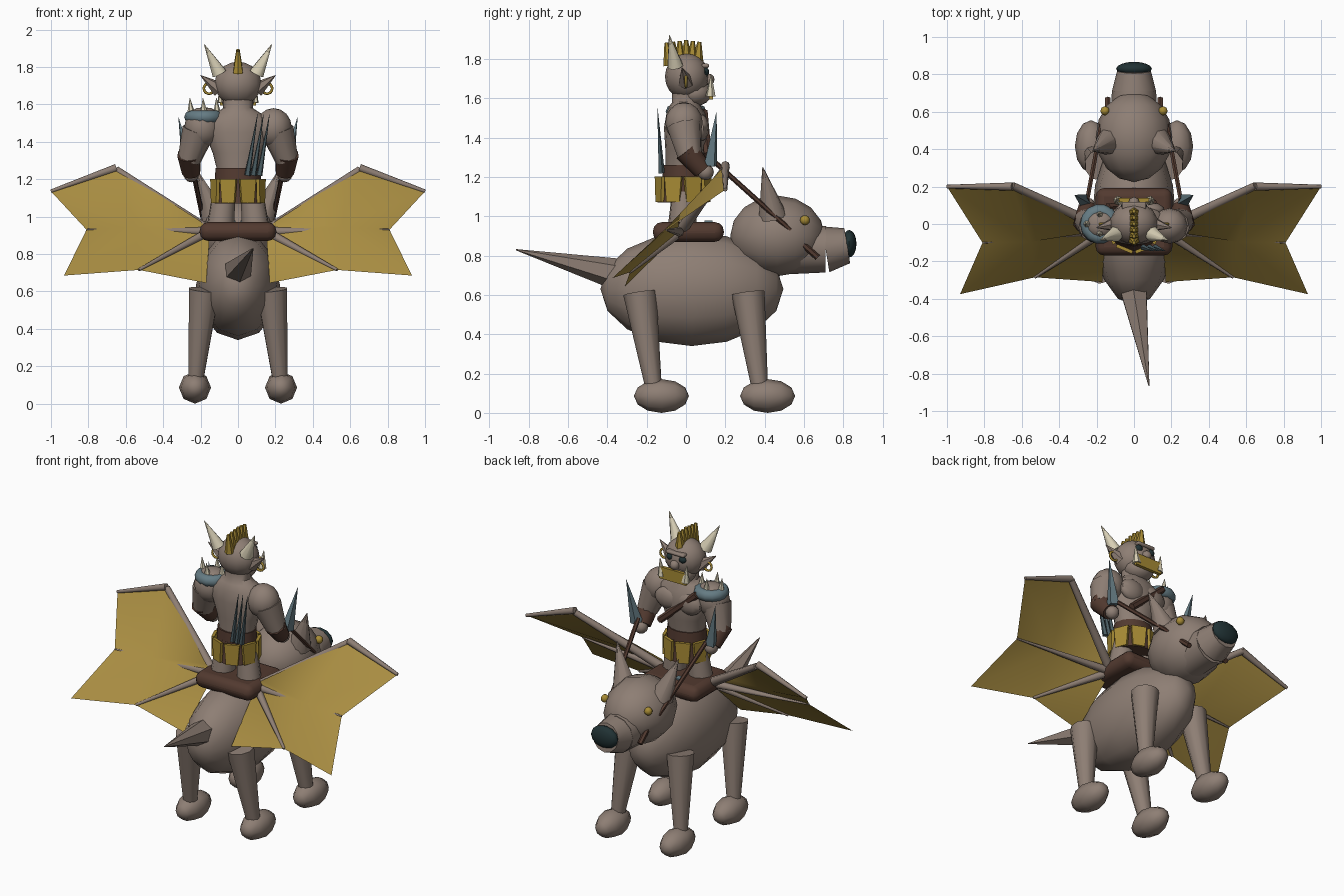
import bpy, bmesh, math
from mathutils import Vector, Matrix

if "Cube" in bpy.data.objects:
    bpy.data.objects.remove(bpy.data.objects["Cube"])


def material(name, rgb):
    m = bpy.data.materials.new(name)
    m.diffuse_color = (*rgb, 1)
    m.use_nodes = True
    m.node_tree.nodes["Principled BSDF"].inputs["Base Color"].default_value = m.diffuse_color
    return m


SKIN = material("taupe skin", (0.27, 0.21, 0.175))
WING = material("wing gold", (0.40, 0.27, 0.055))
GOLD = material("brass gold", (0.39, 0.26, 0.035))
LEATHER = material("brown leather", (0.085, 0.042, 0.029))
STEEL = material("blue steel", (0.13, 0.20, 0.23))
DARK_STEEL = material("dark steel", (0.07, 0.11, 0.125))
IVORY = material("ivory", (0.68, 0.62, 0.46))
DARK = material("dark teal", (0.015, 0.032, 0.035))


def finish(name, bm, mat, angle=50):
    bmesh.ops.recalc_face_normals(bm, faces=bm.faces[:])
    me = bpy.data.meshes.new(name)
    bm.to_mesh(me)
    bm.free()
    me.materials.append(mat)
    for p in me.polygons:
        p.use_smooth = True
    me.set_sharp_from_angle(angle=math.radians(angle))
    ob = bpy.data.objects.new(name, me)
    bpy.context.collection.objects.link(ob)
    return ob


def ball(name, c, r, mat, seg=12, rings=8, axis="Z", tilt=0):
    """Ellipsoid; axis is where its poles point, tilt turns it about x."""
    bm = bmesh.new()
    bmesh.ops.create_uvsphere(bm, u_segments=seg, v_segments=rings, radius=1)
    pole = Matrix.Rotation(math.pi / 2, 4, "X") if axis == "Y" else Matrix()
    bm.transform(Matrix.Translation(c) @ Matrix.Rotation(tilt, 4, "X") @ Matrix.Diagonal((*r, 1)) @ pole)
    return finish(name, bm, mat)


def limb(name, a, b, r1, r2, mat, seg=10):
    """Tapered cylinder or cone from a to b."""
    a, b = Vector(a), Vector(b)
    d = b - a
    bm = bmesh.new()
    bmesh.ops.create_cone(bm, cap_ends=True, segments=seg, radius1=r1, radius2=r2, depth=d.length)
    bm.transform(Matrix.Translation((a + b) / 2) @ d.to_track_quat("Z", "Y").to_matrix().to_4x4())
    return finish(name, bm, mat)


def box(name, c, size, mat, rot=0, bevel=0, taper=1):
    """Box turned about z; taper narrows its lower edge."""
    bm = bmesh.new()
    bmesh.ops.create_cube(bm, size=1)
    for v in bm.verts:
        if v.co.z < 0:
            v.co.x *= taper
    bm.transform(Matrix.Translation(c) @ Matrix.Rotation(rot, 4, "Z") @ Matrix.Diagonal((*size, 1)))
    ob = finish(name, bm, mat)
    if bevel:
        mod = ob.modifiers.new("round", "BEVEL")
        mod.width, mod.segments = bevel, 3
    return ob


def loft(name, rings, mat, seg=16):
    """Stack of elliptical rings (z, centre y, rx, ry)."""
    bm = bmesh.new()
    loops = []
    for z, cy, rx, ry in rings:
        loops.append([bm.verts.new((rx * math.cos(t), cy + ry * math.sin(t), z))
                      for t in (2 * math.pi * i / seg for i in range(seg))])
    for lo, hi in zip(loops, loops[1:]):
        for i in range(seg):
            j = (i + 1) % seg
            bm.faces.new((lo[i], lo[j], hi[j], hi[i]))
    bm.faces.new(loops[0])
    bm.faces.new(loops[-1])
    return finish(name, bm, mat)


def ring(name, c, R, r, mat, flat=False, seg=14, sides=8):
    """Torus standing in the xz plane, or lying flat."""
    bm = bmesh.new()
    grid = []
    for i in range(seg):
        t = 2 * math.pi * i / seg
        grid.append([])
        for j in range(sides):
            u = 2 * math.pi * j / sides
            w = R + r * math.cos(u)
            p, q, h = w * math.cos(t), w * math.sin(t), r * math.sin(u)
            grid[-1].append(bm.verts.new(Vector(c) + Vector((p, q, h) if flat else (p, h, q))))
    for i in range(seg):
        for j in range(sides):
            k, m = (i + 1) % seg, (j + 1) % sides
            bm.faces.new((grid[i][j], grid[k][j], grid[k][m], grid[i][m]))
    return finish(name, bm, mat, 80)


# ---- Mount: body, head, muzzle, tail ----
ball("mount_body", (0, 0.03, 0.63), (0.225, 0.465, 0.29), SKIN, 12, 8, "Y")
ball("mount_head", (0, 0.465, 0.90), (0.205, 0.24, 0.205), SKIN, 12, 8, "Y")
limb("muzzle", (0, 0.52, 0.835), (0, 0.71, 0.832), 0.13, 0.118, SKIN, 12)
limb("muzzle_tip", (0, 0.71, 0.832), (0, 0.82, 0.85), 0.118, 0.09, SKIN, 12)
ball("mount_nose", (0, 0.83, 0.86), (0.095, 0.037, 0.07), DARK, 12, 8, "Y")
limb("tail", (0, -0.37, 0.71), (0.08, -0.865, 0.83), 0.078, 0.003, SKIN, 6)

for s in (-1, 1):
    # Mount legs, paws, ears, eyes and tack
    for n, yt, yb, yf in (("front", 0.315, 0.375, 0.415), ("hind", -0.235, -0.165, -0.125)):
        limb(n + "_leg", (s * 0.18, yt, 0.61), (s * 0.225, yb, 0.13), 0.085, 0.042, SKIN)
        ball(n + "_paw", (s * 0.23, yf, 0.086), (0.086, 0.14, 0.086), SKIN, 8, 6, "Y")
    limb("mount_ear", (s * 0.13, 0.44, 1.00), (s * 0.22, 0.39, 1.25), 0.075, 0.002, SKIN, 8)
    ball("mount_eye", (s * 0.155, 0.605, 0.98), (0.025, 0.025, 0.025), GOLD, 8, 6)
    limb("rein", (s * 0.25, 0.13, 1.29), (s * 0.175, 0.53, 0.93), 0.013, 0.013, LEATHER, 6)
    limb("bit_bar", (s * 0.14, 0.58, 0.87), (s * 0.14, 0.67, 0.79), 0.016, 0.016, LEATHER, 6)

    # Wings: a web that bulges over the middle finger, and finger bones
    root, elbow, tip = (s * 0.15, -0.03, 0.92), (s * 0.65, 0.20, 1.26), (s * 1.0, 0.20, 1.135)
    notch, inner = (s * 0.81, -0.10, 0.93), (s * 0.53, -0.285, 0.715)
    bm = bmesh.new()
    rim = [bm.verts.new(p) for p in (root, (s * 0.20, -0.04, 0.975), elbow, tip, notch,
                                     (s * 0.93, -0.375, 0.685), inner)]
    mid = bm.verts.new((s * 0.55, -0.095, 0.945))
    for a, b in zip(rim, rim[1:] + rim[:1]):
        bm.faces.new((mid, a, b))
    bm.faces.new((rim[0], rim[-1], bm.verts.new((s * 0.17, -0.31, 0.645))))
    finish("wing_web", bm, WING)
    limb("wing_arm", root, (s * 0.65, 0.205, 1.25), 0.03, 0.02, SKIN, 8)
    limb("wing_outer_finger", elbow, tip, 0.022, 0.010, SKIN, 8)
    limb("wing_middle_finger", root, notch, 0.026, 0.005, SKIN, 8)
    limb("wing_inner_finger", root, inner, 0.026, 0.008, SKIN, 8)

# ---- Saddle ----
box("saddle", (0, 0.012, 0.92), (0.41, 0.36, 0.10), LEATHER, 0, 0.045)

# ---- Rider body ----
loft("rider_torso", [(1.10, -0.01, 0.11, 0.09), (1.25, -0.01, 0.112, 0.095), (1.34, 0, 0.135, 0.105),
                     (1.45, 0, 0.18, 0.112), (1.52, 0, 0.175, 0.10), (1.56, -0.005, 0.11, 0.08),
                     (1.58, 0, 0.08, 0.07), (1.64, 0, 0.08, 0.07)], SKIN)
ball("rider_head", (0, 0.005, 1.71), (0.128, 0.112, 0.118), SKIN, 14, 10)
ball("rider_jaw", (0, 0.045, 1.625), (0.09, 0.085, 0.065), SKIN, 12, 8)
ball("rider_nose", (0, 0.115, 1.695), (0.03, 0.03, 0.03), SKIN, 8, 6)
box("brow", (0, 0.098, 1.765), (0.13, 0.04, 0.022), SKIN, 0, 0.01)
box("jaw_plate", (0, 0.128, 1.632), (0.19, 0.02, 0.075), GOLD)
loft("belt", [(1.19, -0.01, 0.125, 0.11), (1.26, -0.01, 0.12, 0.105)], LEATHER)
loft("under_skirt", [(1.07, -0.015, 0.135, 0.13), (1.20, -0.01, 0.12, 0.11)], LEATHER)
limb("chest_strap", (-0.14, 0.09, 1.53), (0.11, 0.11, 1.31), 0.022, 0.022, LEATHER, 6)

# Skirt plates around the hips
for i in range(8):
    t = math.pi / 8 + i * math.pi / 4
    box("skirt_plate", (0.133 * math.cos(t), -0.015 + 0.128 * math.sin(t), 1.137),
        (0.092, 0.018, 0.13), GOLD, t + math.pi / 2, 0, 0.78)

# Crest of spikes from brow to nape
for i in range(6):
    y = 0.065 - i * 0.032
    limb("crest_spike", (0, y * 0.9, 1.79 - 0.012 * max(0, i - 3)), (0, y * 1.05, 1.895 - 0.004 * abs(i - 2)),
         0.03, 0.010, GOLD, 6)

for s in (-1, 1):
    # Face details
    ball("rider_eye", (s * 0.045, 0.098, 1.735), (0.025, 0.02, 0.022), DARK, 8, 6)
    limb("tusk", (s * 0.085, 0.125, 1.61), (s * 0.095, 0.128, 1.72), 0.026, 0.002, IVORY, 6)
    limb("horn", (s * 0.10, -0.055, 1.765), (s * 0.18, -0.085, 1.92), 0.042, 0.002, IVORY, 8)
    limb("rider_ear", (s * 0.10, 0, 1.68), (s * 0.20, -0.02, 1.755), 0.042, 0.002, SKIN, 6)
    ring("earring", (s * 0.155, 0, 1.685), 0.028, 0.007, GOLD)
    # Chest, arms and legs
    ball("chest_muscle", (s * 0.075, 0.075, 1.45), (0.09, 0.043, 0.07), SKIN, 10, 8)
    ball("shoulder", (s * 0.19, -0.01, 1.475), (0.098, 0.095, 0.105), SKIN, 12, 8)
    limb("upper_arm", (s * 0.21, -0.01, 1.46), (s * 0.262, 0.02, 1.30), 0.09, 0.062, SKIN)
    limb("bracer", (s * 0.262, 0.0, 1.335), (s * 0.25, 0.085, 1.235), 0.064, 0.05, LEATHER)
    ball("hand", (s * 0.25, 0.10, 1.225), (0.042, 0.042, 0.042), SKIN, 10, 6)
    limb("rider_leg", (s * 0.075, -0.01, 1.12), (s * 0.095, -0.02, 0.93), 0.062, 0.075, SKIN)
    box("stirrup_plate", (s * 0.03, 0.115, 0.972), (0.035, 0.04, 0.012), STEEL)
    # Hand blades
    limb("blade_grip", (s * 0.245, 0.10, 1.20), (s * 0.265, 0.125, 1.29), 0.014, 0.014, LEATHER, 6)
    limb("blade", (s * 0.265, 0.125, 1.26), (s * 0.318, 0.155, 1.53), 0.038, 0.001, STEEL, 4)

# Shoulder guard with spikes on one side
ring("shoulder_guard", (-0.182, 0, 1.532), 0.07, 0.036, STEEL, True)
ball("guard_dome", (-0.182, 0, 1.545), (0.08, 0.075, 0.04), SKIN, 12, 6)
for x, y in ((-0.25, 0), (-0.182, 0.05), (-0.182, -0.05), (-0.112, 0)):
    limb("guard_spike", (x, y, 1.55), (x * 1.03, y * 1.1, 1.635), 0.022, 0.001, IVORY, 6)

# Spikes carried on the back
for i in range(3):
    limb("back_spike", (0.05 + 0.032 * i, -0.125, 1.22), (0.105 + 0.032 * i, -0.145, 1.55), 0.017, 0.001, DARK_STEEL, 5)
